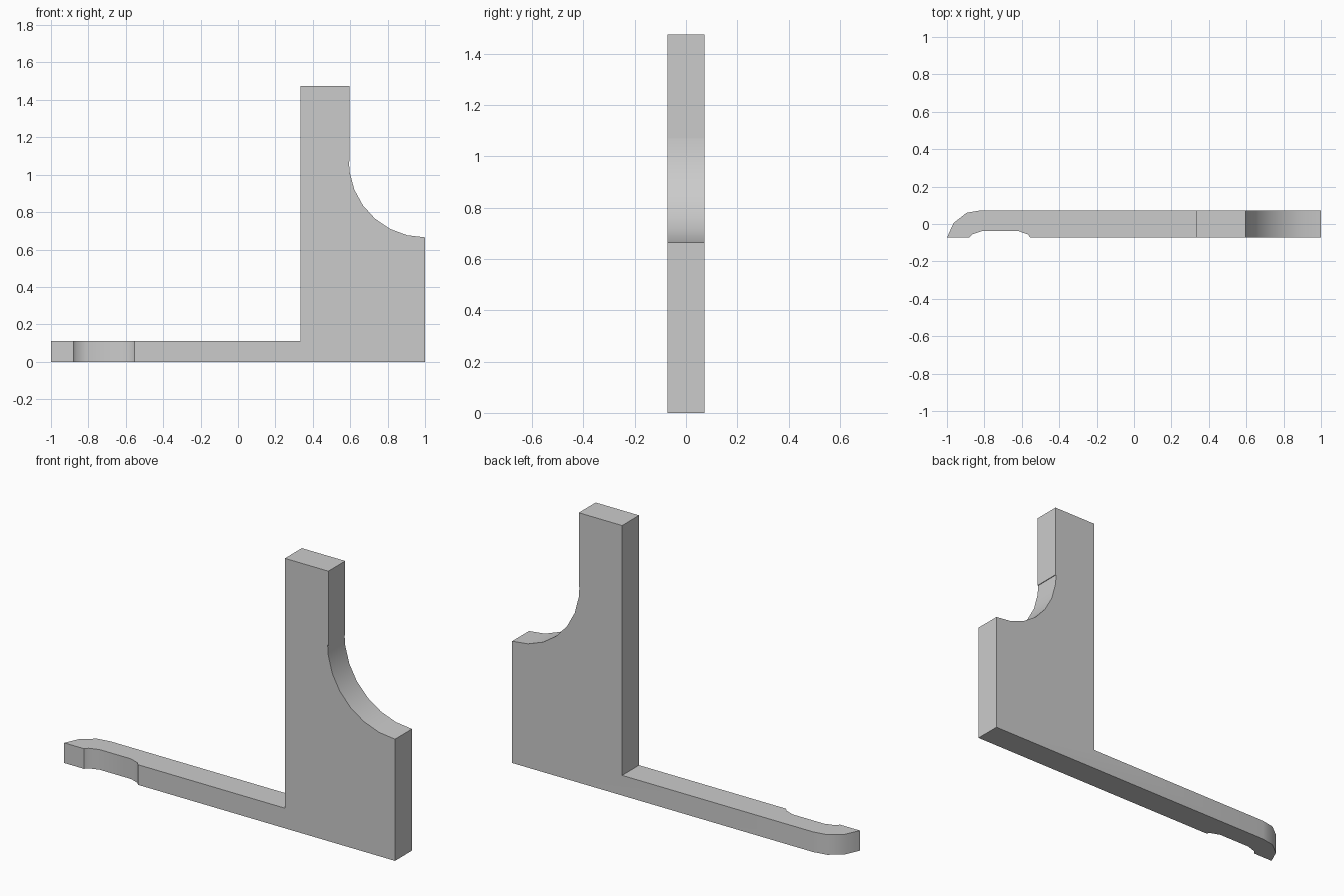
import bpy, bmesh
from math import sin, cos, radians
from mathutils import Vector

if "Cube" in bpy.data.objects:
    bpy.data.objects.remove(bpy.data.objects["Cube"], do_unlink=True)

HALF = 0.073   # half thickness of the bracket


def prism(name, points, direction):
    """Extrude a closed outline along a direction."""
    bm = bmesh.new()
    face = bm.faces.new([bm.verts.new(p) for p in points])
    new = bmesh.ops.extrude_face_region(bm, geom=[face])["geom"]
    bmesh.ops.translate(bm, vec=Vector(direction),
                        verts=[v for v in new if isinstance(v, bmesh.types.BMVert)])
    bmesh.ops.recalc_face_normals(bm, faces=bm.faces)
    mesh = bpy.data.meshes.new(name)
    bm.to_mesh(mesh)
    bm.free()
    obj = bpy.data.objects.new(name, mesh)
    bpy.context.collection.objects.link(obj)
    return obj


# Side silhouette: long foot, upright post and concave shoulder
angles = [0] + [8 + 13.67 * i for i in range(7)]
shoulder = [(1 - 0.407 * cos(radians(a)), 1.07 - 0.405 * sin(radians(a))) for a in angles]
side = [(-1.1, 0), (-1.1, 0.11), (0.335, 0.11), (0.335, 1.475), (0.597, 1.475), (0.597, 1.07)]
side += shoulder + [(1, 0)]
bracket = prism("bracket", [(x, -0.2, z) for x, z in side], (0, 0.4, 0))

# Plan outline: rounded toe tip and shallow finger notch in the front
plan = [(1.1, -HALF), (1.1, HALF), (-0.82, HALF), (-0.895, 0.06), (-0.965, 0.005),
        (-1, -HALF), (-0.88, -HALF), (-0.865, -0.055), (-0.81, -0.037),
        (-0.62, -0.037), (-0.57, -0.055), (-0.553, -HALF)]
cutter = prism("plan_cutter", [(x, y, -0.1) for x, y in plan], (0, 0, 1.8))
cutter.hide_render = True

# Keep the volume common to both outlines
trim = bracket.modifiers.new("trim", "BOOLEAN")
trim.operation = "INTERSECT"
trim.solver = "EXACT"
trim.object = cutter
bpy.ops.object.select_all(action="DESELECT")
bpy.context.view_layer.objects.active = bracket
bracket.select_set(True)
bpy.ops.object.modifier_apply(modifier=trim.name)
bpy.data.objects.remove(cutter, do_unlink=True)
bpy.ops.object.shade_smooth_by_angle(angle=radians(35))

# Plain grey finish
grey = bpy.data.materials.new("plain grey")
grey.use_nodes = True
colour = (0.6, 0.6, 0.6, 1)
grey.diffuse_color = colour
grey.node_tree.nodes["Principled BSDF"].inputs["Base Color"].default_value = colour
bracket.data.materials.clear()
bracket.data.materials.append(grey)
